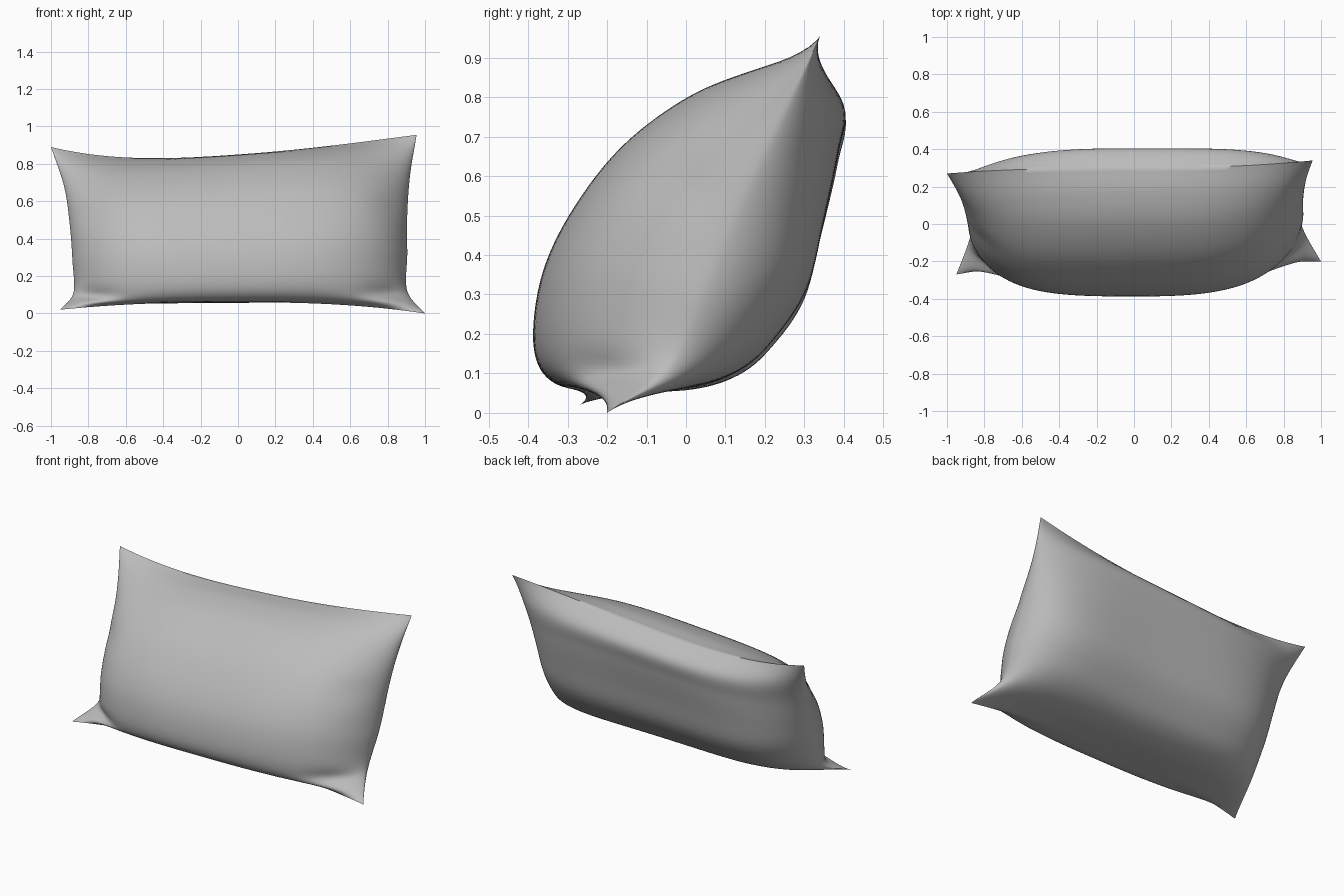
import bpy, bmesh, math
from mathutils import Vector

cube = bpy.data.objects.get("Cube")
if cube:
    bpy.data.objects.remove(cube, do_unlink=True)


def spline(points, t):
    """Smooth curve through evenly spaced points, t from 0 to 1."""
    pts = [Vector(p) for p in points]
    s = min(max(t, 0), 1) * (len(pts) - 1)
    i = min(int(s), len(pts) - 2)
    s -= i
    b, c = pts[i], pts[i + 1]
    a = pts[i - 1] if i else b * 2 - c
    d = pts[i + 2] if i + 2 < len(pts) else c * 2 - b
    return b + (c - a) * (s / 2) + (a * 2 - b * 5 + c * 4 - d) * (s * s / 2) \
        + (b * 3 - a - c * 3 + d) * (s ** 3 / 2)


def bump(x, centre, width):
    return math.exp(-((x - centre) / width) ** 2)


# Middle cross-section (y, z), bottom seam to top seam
FRONT = [(-.2, .06), (-.33, .075), (-.385, .16), (-.37, .33), (-.3, .49),
         (-.17, .66), (0, .785), (.16, .84), (.3, .85)]
BACK = [(-.2, .06), (0, .06), (.13, .1), (.22, .18), (.3, .3),
        (.345, .47), (.385, .64), (.4, .76), (.3, .85)]
# End seams (x, y, z), bottom corner to top corner
RIGHT_END = [(-.95, -.27, .02), (-.88, -.09, .11), (-.885, -.02, .28),
             (-.9, .06, .48), (-.93, .15, .68), (-1, .27, .89)]
LEFT_END = [(1, -.2, 0), (.905, -.04, .12), (.905, .05, .32),
            (.905, .14, .53), (.92, .24, .74), (.955, .34, .955)]


def surface(u, v, side):
    f, b = spline(FRONT, v), spline(BACK, v)
    middle, half = (f + b) / 2, (f - b) / 2
    end = spline(LEFT_END if u > 0 else RIGHT_END, v)
    a = abs(u)
    core = middle.lerp(Vector((end.y, end.z)), a ** 2.5)
    core.y += .07 * u * (1 - u * u) * v
    # Fullness falls to nothing at the end seams, with pinches above the lower corners
    full = max(0, 1 - a ** 4.5) ** .6
    if side > 0:
        full *= 1 - .28 * bump(v, .17, .055) * bump(a, .93, .16)
        full *= 1 - .07 * bump(v, .6, .06) * bump(a, .95, .12)
    p = core + half * full * side
    return Vector((a * abs(end.x) * (1 if u > 0 else -1), p.x, p.y))


# Front and back panels share one seam around the border
NU, NV = 80, 56
bm = bmesh.new()
grid = {}
for side in (1, -1):
    for i in range(NU + 1):
        for j in range(NV + 1):
            border = i in (0, NU) or j in (0, NV)
            if border and side < 0:
                grid[side, i, j] = grid[1, i, j]
                continue
            u = math.sin(math.pi / 2 * (2 * i / NU - 1))
            grid[side, i, j] = bm.verts.new(surface(u, j / NV, side))
    for i in range(NU):
        for j in range(NV):
            quad = [grid[side, i + di, j + dj] for di, dj in ((0, 0), (1, 0), (1, 1), (0, 1))]
            bm.faces.new(quad if side > 0 else quad[::-1])
bmesh.ops.recalc_face_normals(bm, faces=bm.faces)

low = min(v.co.z for v in bm.verts)
bmesh.ops.translate(bm, verts=bm.verts, vec=(0, 0, -low))
mesh = bpy.data.meshes.new("pillow")
bm.to_mesh(mesh)
bm.free()
pillow = bpy.data.objects.new("pillow", mesh)
bpy.context.collection.objects.link(pillow)

# Plain grey fabric
fabric = bpy.data.materials.new("grey_fabric")
fabric.use_nodes = True
colour = (.5, .5, .5, 1)
fabric.diffuse_color = colour
fabric.node_tree.nodes["Principled BSDF"].inputs["Base Color"].default_value = colour
mesh.materials.append(fabric)

bpy.context.view_layer.objects.active = pillow
pillow.select_set(True)
bpy.ops.object.shade_smooth_by_angle(angle=math.radians(60))
